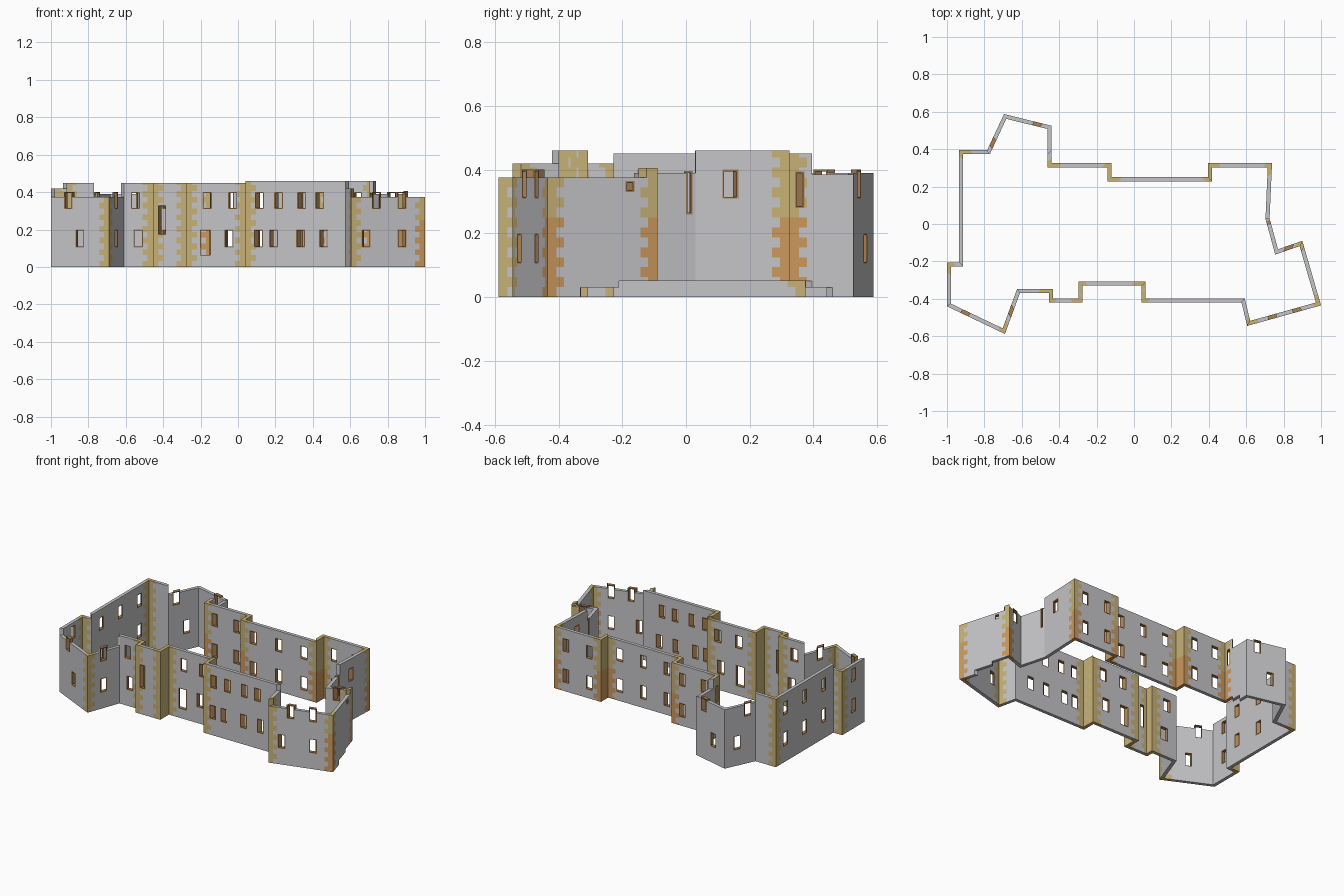
import bpy
import bmesh
from mathutils import Vector

THICK = 0.022       # wall thickness
COURSE = 0.03125    # corner stone height
STOREY = 8 * COURSE  # floor level between storeys
RIM = 0.005         # window frame thickness
SHORT, LONG = 0.03, 0.055  # corner stone widths

if "Cube" in bpy.data.objects:
    bpy.data.objects.remove(bpy.data.objects["Cube"])


def material(name, rgb):
    mat = bpy.data.materials.new(name)
    mat.use_nodes = True
    mat.diffuse_color = (*rgb, 1)
    mat.node_tree.nodes["Principled BSDF"].inputs["Base Color"].default_value = (*rgb, 1)
    return mat


MATERIALS = [material("grey_wall", (0.56, 0.56, 0.58)),
             material("yellow_stone", (0.57, 0.44, 0.18)),
             material("orange_stone", (0.6, 0.32, 0.11)),
             material("brown_frame", (0.4, 0.22, 0.09))]
GREY, YELLOW, ORANGE, BROWN = range(len(MATERIALS))

# Lines shared by several walls
FRONT, FRONT_RECESS, FRONT_LEFT = -0.42, -0.33, -0.37
BACK, BACK_RECESS, BACK_WEST = 0.325, 0.25, 0.395
TOWER_LEFT, TOWER_RIGHT, STEP = -0.455, -0.275, 0.04
RECESS_EAST, RECESS_WEST, NORTH_WING = 0.395, -0.12, -0.44
WEST, WEST_RETURN = -0.935, -0.205

# Start corner of every wall, anticlockwise
OUTLINE = {
    "southwest_wing_front": (-1, -0.44),
    "southwest_wing_side": (-0.69, -0.588),
    "front_left_wall": (-0.61, FRONT_LEFT),
    "tower_left_return": (TOWER_LEFT, FRONT_LEFT),
    "tower_front": (TOWER_LEFT, FRONT),
    "tower_right_return": (TOWER_RIGHT, FRONT),
    "front_recess": (TOWER_RIGHT, FRONT_RECESS),
    "front_recess_return": (STEP, FRONT_RECESS),
    "front_right_wall": (STEP, FRONT),
    "southeast_wing_return": (0.575, FRONT),
    "southeast_wing_front": (0.605, -0.545),
    "southeast_wing_side": (1, -0.435),
    "southeast_wing_back": (0.9, -0.09),
    "east_slant": (0.77, -0.135),
    "east_wall": (0.725, 0.03),
    "back_left_wall": (0.738, BACK),
    "back_left_return": (RECESS_EAST, BACK),
    "back_recess": (RECESS_EAST, BACK_RECESS),
    "back_right_return": (RECESS_WEST, BACK_RECESS),
    "back_right_wall": (RECESS_WEST, BACK),
    "north_wing_side": (NORTH_WING, BACK),
    "north_wing_back": (NORTH_WING, 0.525),
    "north_wing_slant": (-0.695, 0.588),
    "northwest_wall": (-0.785, BACK_WEST),
    "west_wall": (WEST, BACK_WEST),
    "west_return": (WEST, WEST_RETURN),
    "southwest_wing_back": (-1, WEST_RETURN),
}
NAMES = list(OUTLINE)
CORNERS = [Vector(p) for p in OUTLINE.values()]
COUNT = len(NAMES)

# Walls that start at a corner without dressed stones
PLAIN = {"southwest_wing_front", "front_left_wall", "southeast_wing_return", "east_slant",
         "east_wall", "north_wing_back", "north_wing_slant", "northwest_wall", "west_return"}


def even(count):
    """Evenly spread places along a wall."""
    return [(k + 0.5) / count for k in range(count)]


# Window places along the walls, by storey
LOWER = {
    "southwest_wing_front": even(1), "southwest_wing_side": even(1),
    "front_left_wall": even(1), "front_recess": [0.72],
    "front_right_wall": [0.13, 0.28, 0.55, 0.78], "southeast_wing_front": [0.2, 0.69],
    "back_left_wall": even(2), "back_recess": even(3), "back_right_wall": even(2),
    "north_wing_back": [0.6], "north_wing_slant": [0.4],
    "west_wall": even(3), "southwest_wing_back": even(1),
}
UPPER = {
    "southwest_wing_front": [0.3], "southwest_wing_side": even(1),
    "front_left_wall": [0.4], "front_recess": [0.35, 0.78],
    "front_right_wall": [0.14, 0.33, 0.56, 0.74], "southeast_wing_front": [0.34, 0.69],
    "southeast_wing_back": even(1), "east_wall": [0.37],
    "back_left_wall": even(2), "back_recess": even(3), "back_right_wall": even(2),
    "north_wing_back": [0.28], "north_wing_slant": [0.74],
    "west_wall": even(3), "southwest_wing_back": even(1),
}
# Door and slits: place, width, sill, head
SPECIAL = {
    "tower_front": (0.27, 0.045, 0.17, 0.33),
    "front_recess": (0.32, 0.06, 0.06, 0.2),
    "southeast_wing_side": (0.75, 0.03, 0.33, 0.365),
    "east_slant": (0.88, 0.02, 0.26, 0.395),
    "north_wing_side": (0.16, 0.03, 0.28, 0.395),
}
# Stepped heights: up to this share of the wall, height
STEPPED_TOPS = {"southeast_wing_side": [(0.9, 0.375), (1, 0.405)],
                "north_wing_side": [(0.35, 0.45), (1, 0.385)]}
STEPPED_BASES = {"southeast_wing_side": [(0.3, 0), (0.65, 0.03), (1, 0.05)],
                 "north_wing_side": [(0.35, 0.05), (0.67, 0.03), (1, 0)]}
HIGH = {"front_recess_return", "front_right_wall", "east_wall", "back_left_wall",
        "back_left_return"}
LOW_WINGS = {"southwest_wing_front", "southwest_wing_side", "southeast_wing_front"}
MIDDLE = {"southeast_wing_return", "west_return", "southwest_wing_back"}
SAGGING = {"southeast_wing_back", "east_slant", "north_wing_back", "north_wing_slant"}
RAISED = NAMES[NAMES.index("southeast_wing_back"):NAMES.index("north_wing_side")]


def wall_top(name):
    for group, height in ((HIGH, 0.46), (LOW_WINGS, 0.375), (MIDDLE, 0.42), (SAGGING, 0.39)):
        if name in group:
            return [(1, height)]
    return STEPPED_TOPS.get(name, [(1, 0.45)])


def wall_base(name):
    return STEPPED_BASES.get(name, [(1, 0.05 if name in RAISED else 0)])


def height_at(profile, share):
    return next(h for end, h in profile if share <= end)


def corner_stone(i):
    """Lower stone colour of a corner, or None when it is plain."""
    if NAMES[i] in PLAIN:
        return None
    x, y = CORNERS[i]
    return ORANGE if x == 1 or (y > -0.1 and x > -0.5) else YELLOW


def inner_corner(i):
    """Mitred inside corner of the wall loop."""
    a = (CORNERS[i] - CORNERS[i - 1]).normalized()
    b = (CORNERS[(i + 1) % COUNT] - CORNERS[i]).normalized()
    na, nb = Vector((-a.y, a.x)), Vector((-b.y, b.x))
    return CORNERS[i] + (na + nb) * THICK / (1 + na.dot(nb))


INNER = [inner_corner(i) for i in range(COUNT)]


def build_wall(i):
    name, j = NAMES[i], (i + 1) % COUNT
    base, top = wall_base(name), wall_top(name)
    length = (CORNERS[j] - CORNERS[i]).length
    openings = [(s, 0.05, 0.105, 0.2) for s in LOWER.get(name, [])]
    openings += [(s, 0.05, 0.31, 0.4) for s in UPPER.get(name, [])]
    if name in SPECIAL:
        openings.append(SPECIAL[name])
    holes = [(s * length - w / 2, s * length + w / 2, lo, hi) for s, w, lo, hi in openings]
    first, last = corner_stone(i), corner_stone(j)

    # Grid lines through every edge of the openings, steps and stones
    us, zs = {0, length}, {STOREY}
    us.update(end * length for end, _ in base + top)
    zs.update(h for _, h in base + top)
    for u0, u1, z0, z1 in holes:
        us.update((u0, u0 + RIM, u1 - RIM, u1))
        zs.update((z0, z0 + RIM, z1 - RIM, z1))
    for stone, near in ((first, True), (last, False)):
        if stone is not None:
            us.update(w if near else length - w for w in (SHORT, LONG) if w < length)
            zs.update(k * COURSE for k in range(15))
    us = sorted({round(u, 4) for u in us})
    zs = sorted({round(z, 4) for z in zs})

    def cell(a, b):
        """Material of a grid cell, or None where it is open."""
        if not (0 <= a < len(us) - 1 and 0 <= b < len(zs) - 1):
            return None
        u, z = (us[a] + us[a + 1]) / 2, (zs[b] + zs[b + 1]) / 2
        for u0, u1, z0, z1 in holes:
            if u0 < u < u1 and z0 < z < z1:
                return BROWN if min(u - u0, u1 - u, z - z0, z1 - z) < RIM else None
        share = min(u / length, 1)
        if not height_at(base, share) < z < height_at(top, share):
            return None
        for stone, dist, flip in ((first, u, 0), (last, length - u, 1)):
            width = LONG if (int(z / COURSE) + flip) % 2 else SHORT
            if stone is not None and dist < width:
                return stone if z < STOREY else YELLOW
        return GREY

    bm = bmesh.new()
    cache = {}

    def vert(a, b, ring):
        key = (a, b, ring is INNER)
        if key not in cache:
            p = ring[i].lerp(ring[j], us[a] / us[-1])
            cache[key] = bm.verts.new((p.x, p.y, zs[b]))
        return cache[key]

    for a in range(len(us) - 1):
        for b in range(len(zs) - 1):
            colour = cell(a, b)
            if colour is None:
                continue
            loop = [(a, b), (a + 1, b), (a + 1, b + 1), (a, b + 1)]
            beside = [(a, b - 1), (a + 1, b), (a, b + 1), (a - 1, b)]
            faces = [[vert(*p, CORNERS) for p in loop],
                     [vert(*p, INNER) for p in reversed(loop)]]
            for p, q, other in zip(loop, loop[1:] + loop[:1], beside):
                if cell(*other) is None:
                    faces.append([vert(*q, CORNERS), vert(*p, CORNERS),
                                  vert(*p, INNER), vert(*q, INNER)])
            for face in faces:
                bm.faces.new(face).material_index = colour
    mesh = bpy.data.meshes.new(name)
    bm.to_mesh(mesh)
    bm.free()
    for mat in MATERIALS:
        mesh.materials.append(mat)
    bpy.context.collection.objects.link(bpy.data.objects.new(name, mesh))


for index in range(COUNT):
    build_wall(index)
